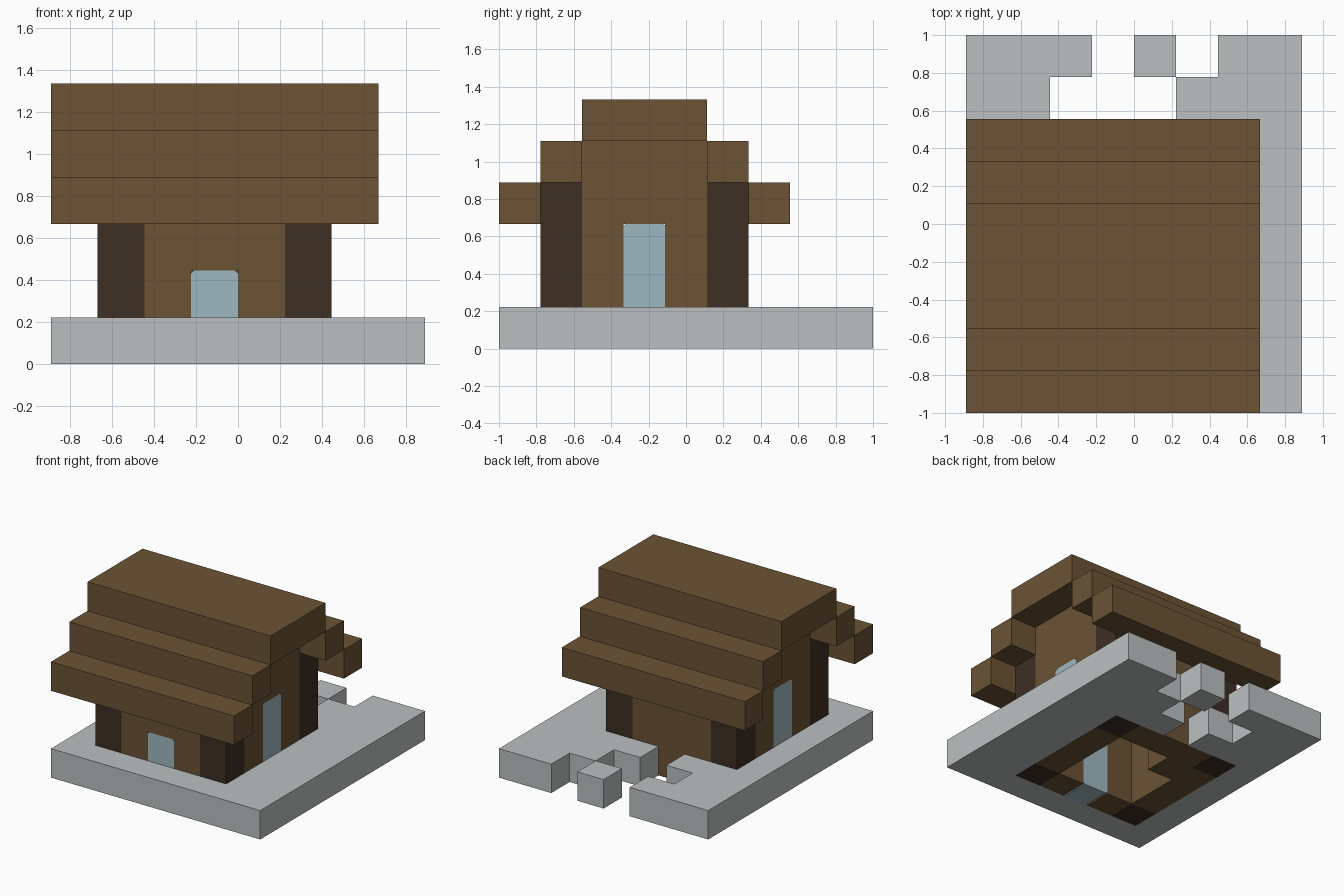
import bpy, bmesh
from mathutils import Vector, Matrix

cube = bpy.data.objects.get("Cube")
if cube:
    bpy.data.objects.remove(cube, do_unlink=True)

UNIT = 2 / 9                      # one block
ORIGIN = Vector((-4, -4.5, 0))    # block grid corner, in blocks


def material(name, rgb):
    linear = [((c / 255 + 0.055) / 1.055) ** 2.4 for c in rgb] + [1]
    m = bpy.data.materials.new(name)
    m.use_nodes = True
    m.diffuse_color = linear
    m.node_tree.nodes["Principled BSDF"].inputs["Base Color"].default_value = linear
    return m


planks = material("brown planks", (107, 83, 53))
logs = material("dark logs", (61, 46, 36))
stone = material("pale stone", (188, 192, 192))
glass = material("pale blue", (159, 184, 192))

blocks = {}                       # block position -> part name


def fill(part, xs, ys, zs):
    for x in xs:
        for y in ys:
            for z in zs:
                blocks[x, y, z] = part


def clear(xs, ys, zs):
    for x in xs:
        for y in ys:
            for z in zs:
                blocks.pop((x, y, z), None)


# Stone base, broken along the back edge
fill("stone_base", range(8), range(9), [0])
clear([3], [6, 7, 8], [0])
clear([2, 4], [7], [0])
clear([5], [8], [0])

# Hollow walls with gable ends
fill("walls", range(1, 6), range(1, 6), range(4))
fill("walls", [1, 5], range(2, 5), [4])
clear(range(2, 5), range(2, 5), range(4))
fill("inner_block", [2], [4], [0])

# Corner posts
for x in (1, 5):
    for y in (1, 5):
        fill("corner_posts", [x], [y], range(4))

# Stepped roof
fill("roof_eaves", range(7), [0, 6], [3])
fill("roof_steps", range(7), [1, 5], [4])
fill("roof_ridge", range(7), range(2, 5), [5])

# Openings, two blocks tall
openings = {"front_door": (3, 1, 0), "left_door": (5, 3, 1), "right_door": (1, 3, 1)}
for x, y, z in openings.values():
    clear([x], [y], [z, z + 1])


def add_object(name, bm, mat):
    mesh = bpy.data.meshes.new(name)
    bm.to_mesh(mesh)
    bm.free()
    mesh.materials.append(mat)
    bpy.context.collection.objects.link(bpy.data.objects.new(name, mesh))


def build_part(part, mat):
    """Skin the exposed sides of one part's blocks."""
    bm = bmesh.new()
    for pos, owner in blocks.items():
        if owner != part:
            continue
        for axis in range(3):
            for sign in (-1, 1):
                n = Vector((0, 0, 0))
                n[axis] = sign
                if tuple(int(p + d) for p, d in zip(pos, n)) in blocks:
                    continue
                u = Vector((0, 0, 0))
                u[(axis + 1) % 3] = 1
                v = n.cross(u)
                mid = Vector(pos) + Vector((0.5, 0.5, 0.5)) + n / 2 + ORIGIN
                corners = [(-1, -1), (1, -1), (1, 1), (-1, 1)]
                bm.faces.new([bm.verts.new((mid + u * a / 2 + v * b / 2) * UNIT)
                              for a, b in corners])
    bmesh.ops.remove_doubles(bm, verts=bm.verts, dist=0.001)
    bmesh.ops.dissolve_limit(bm, angle_limit=0.01, verts=bm.verts, edges=bm.edges)
    add_object(part, bm, mat)


part_materials = {"stone_base": stone, "corner_posts": logs}
for part in dict.fromkeys(blocks.values()):
    build_part(part, part_materials.get(part, planks))

# Doors with slightly clipped corners
for name, pos in openings.items():
    depth_axis = 1 if name == "front_door" else 0
    bm = bmesh.new()
    centre = (Vector(pos) + Vector((0.5, 0.5, 1)) + ORIGIN) * UNIT
    bmesh.ops.create_cube(bm, size=1, matrix=Matrix.Translation(centre)
                          @ Matrix.Diagonal((UNIT, UNIT, 2 * UNIT, 1)))
    edges = [e for e in bm.edges
             if abs((e.verts[0].co - e.verts[1].co)[depth_axis]) > 0.1]
    if name != "front_door":
        edges = [e for e in edges if e.verts[0].co.z > centre.z]
    bmesh.ops.bevel(bm, geom=edges, offset=0.012, segments=1, affect='EDGES')
    add_object(name, bm, glass)
